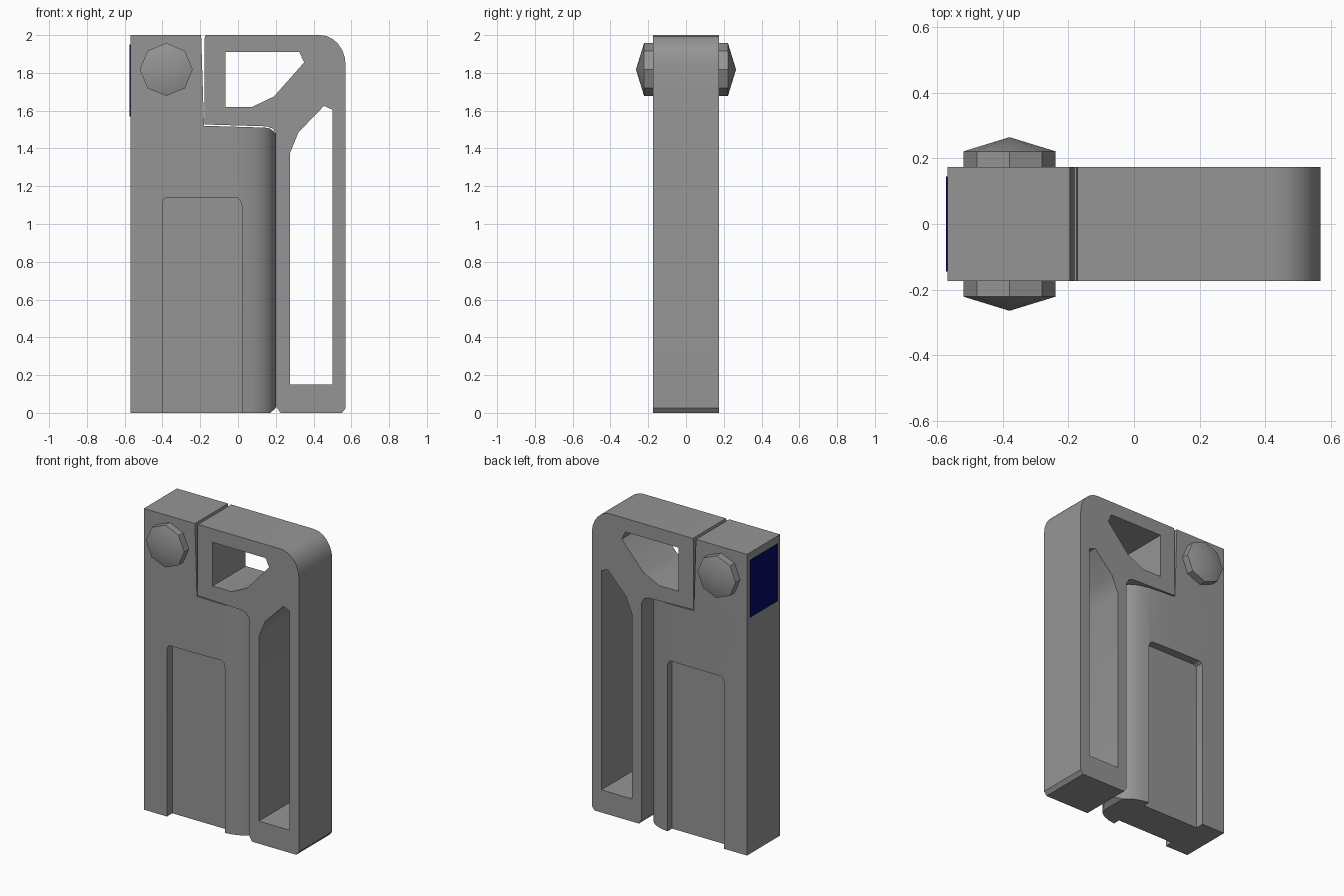
import bpy, bmesh, math
from mathutils import Matrix

if "Cube" in bpy.data.objects:
    bpy.data.objects.remove(bpy.data.objects["Cube"], do_unlink=True)

HALF = 0.174  # half thickness of the whole device


def material(name, rgb):
    m = bpy.data.materials.new(name)
    m.use_nodes = True
    m.diffuse_color = (*rgb, 1)
    m.node_tree.nodes["Principled BSDF"].inputs["Base Color"].default_value = (*rgb, 1)
    return m


grey = material("mid grey", (0.3, 0.3, 0.3))
navy = material("navy", (0.002, 0.002, 0.13))


def select(obj):
    bpy.ops.object.select_all(action="DESELECT")
    obj.select_set(True)
    bpy.context.view_layer.objects.active = obj


def make(name, bm, mat):
    bmesh.ops.recalc_face_normals(bm, faces=bm.faces[:])
    me = bpy.data.meshes.new(name)
    bm.to_mesh(me)
    bm.free()
    obj = bpy.data.objects.new(name, me)
    bpy.context.collection.objects.link(obj)
    me.materials.append(mat)
    return obj


def smooth(obj):
    select(obj)
    bpy.ops.object.shade_smooth_by_angle(angle=math.radians(30))


def prism(name, outline, y0, y1, mat):
    """Extrude an x-z outline from y0 to y1."""
    bm = bmesh.new()
    f = bm.faces.new([bm.verts.new((x, y0, z)) for x, z in outline])
    ext = bmesh.ops.extrude_face_region(bm, geom=[f])["geom"]
    for v in ext:
        if isinstance(v, bmesh.types.BMVert):
            v.co.y = y1
    return make(name, bm, mat)


# Body: tall hinge column joined to a lower block with a rounded inner edge
stations = [(-0.57, HALF), (-0.18, HALF), (-0.08, 0.172), (0.02, 0.166), (0.07, 0.157),
            (0.11, 0.143), (0.145, 0.122), (0.17, 0.098), (0.19, 0.065), (0.2, 0.03)]
levels = [0, 0.03, 1.48, 1.52, 2.0]


def corner(i, j):
    x, d = stations[i]
    z = levels[j]
    if i == 1 and j == 4:
        x = -0.195                      # small relief beside the latch seam
    if j == 0:
        z += max(0, x - 0.175) * 1.1    # softened lower corner
    if j == 3:
        z -= max(0, x + 0.18) * 0.03 + max(0, x - 0.165) * 0.8
    return x, d, z


bm = bmesh.new()
sides = []
for s in (-1, 1):
    sides.append({(i, j): bm.verts.new((corner(i, j)[0], s * corner(i, j)[1], corner(i, j)[2]))
                  for i in range(len(stations)) for j in range(len(levels)) if j < 4 or i < 2})
front, back = sides
for i in range(len(stations) - 1):
    for j in range(len(levels) - 1):
        loop = [(i, j), (i + 1, j), (i + 1, j + 1), (i, j + 1)]
        if all(k in front for k in loop):
            for side in sides:
                bm.faces.new([side[k] for k in loop])
n = len(stations) - 1
rim = ([(i, 0) for i in range(n + 1)] + [(n, j) for j in (1, 2, 3)]
       + [(i, 3) for i in range(n - 1, 0, -1)] + [(1, 4), (0, 4)]
       + [(0, j) for j in (3, 2, 1)])
for a, b in zip(rim, rim[1:] + rim[:1]):
    bm.faces.new([front[a], front[b], back[b], back[a]])
body = make("body", bm, grey)

# Shallow panel recess cut into both faces
panel = [(-0.4, -0.1), (0.02, -0.1), (0.02, 1.1), (0.012, 1.125), (-0.005, 1.14),
         (-0.378, 1.14), (-0.393, 1.13), (-0.4, 1.11)]
for side, s in (("front", -1), ("back", 1)):
    cutter = prism(side + "_recess_cutter", panel, s * 0.118, s * 0.3, grey)
    mod = body.modifiers.new("recess", "BOOLEAN")
    mod.operation = "DIFFERENCE"
    mod.solver = "EXACT"
    mod.object = cutter
    select(body)
    bpy.ops.object.modifier_apply(modifier=mod.name)
    bpy.data.objects.remove(cutter, do_unlink=True)
smooth(body)

# Latch arm: filled outline with two openings
arc = [(0.435 + 0.135 * math.cos(math.radians(a)), 1.84 + 0.16 * math.sin(math.radians(a)))
       for a in range(0, 91, 15)]
outline = ([(-0.177, 1.527), (0.15, 1.517), (0.185, 1.505), (0.205, 1.47), (0.205, 0.03),
            (0.225, 0.0), (0.55, 0.0), (0.57, 0.025)] + arc + [(-0.172, 2.0), (-0.177, 1.98)])
upper_hole = [(-0.065, 1.91), (0.325, 1.91), (0.35, 1.855), (0.19, 1.675),
              (0.075, 1.62), (-0.065, 1.62)]
lower_hole = [(0.275, 0.15), (0.5, 0.15), (0.5, 1.605), (0.455, 1.625),
              (0.32, 1.485), (0.275, 1.375)]
curve = bpy.data.curves.new("latch_arm", "CURVE")
curve.dimensions = "2D"
curve.fill_mode = "BOTH"
curve.extrude = HALF
for pts in (outline, upper_hole, lower_hole):
    sp = curve.splines.new("POLY")
    sp.points.add(len(pts) - 1)
    for p, (x, z) in zip(sp.points, pts):
        p.co = (x, z, 0, 1)
    sp.use_cyclic_u = True
arm = bpy.data.objects.new("latch_arm", curve)
bpy.context.collection.objects.link(arm)
curve.materials.append(grey)
select(arm)
bpy.ops.object.convert(target="MESH")
arm = bpy.context.view_layer.objects.active
arm.data.transform(Matrix.Rotation(math.pi / 2, 4, "X"))
bm = bmesh.new()
bm.from_mesh(arm.data)
bmesh.ops.remove_doubles(bm, verts=bm.verts[:], dist=0.0005)
bmesh.ops.recalc_face_normals(bm, faces=bm.faces[:])
bm.to_mesh(arm.data)
bm.free()
smooth(arm)

# Eight-sided hinge bolt heads with low conical caps
for side, s in (("front", -1), ("back", 1)):
    bm = bmesh.new()
    rings = [[bm.verts.new((-0.38 + 0.14 * math.cos(k * math.pi / 4), s * y,
                            1.818 + 0.14 * math.sin(k * math.pi / 4))) for k in range(8)]
             for y in (0.15, 0.222)]
    tip = bm.verts.new((-0.38, s * 0.265, 1.818))
    bm.faces.new(rings[0])
    for k in range(8):
        m = (k + 1) % 8
        bm.faces.new([rings[0][k], rings[0][m], rings[1][m], rings[1][k]])
        bm.faces.new([rings[1][k], rings[1][m], tip])
    smooth(make(side + "_bolt_head", bm, grey))

# Thin label plate on the hinge side
bm = bmesh.new()
bmesh.ops.create_cube(bm, size=1, matrix=Matrix.Translation((-0.571, 0, 1.76))
                      @ Matrix.Diagonal((0.006, 0.29, 0.38, 1)))
make("side_label_plate", bm, navy)
